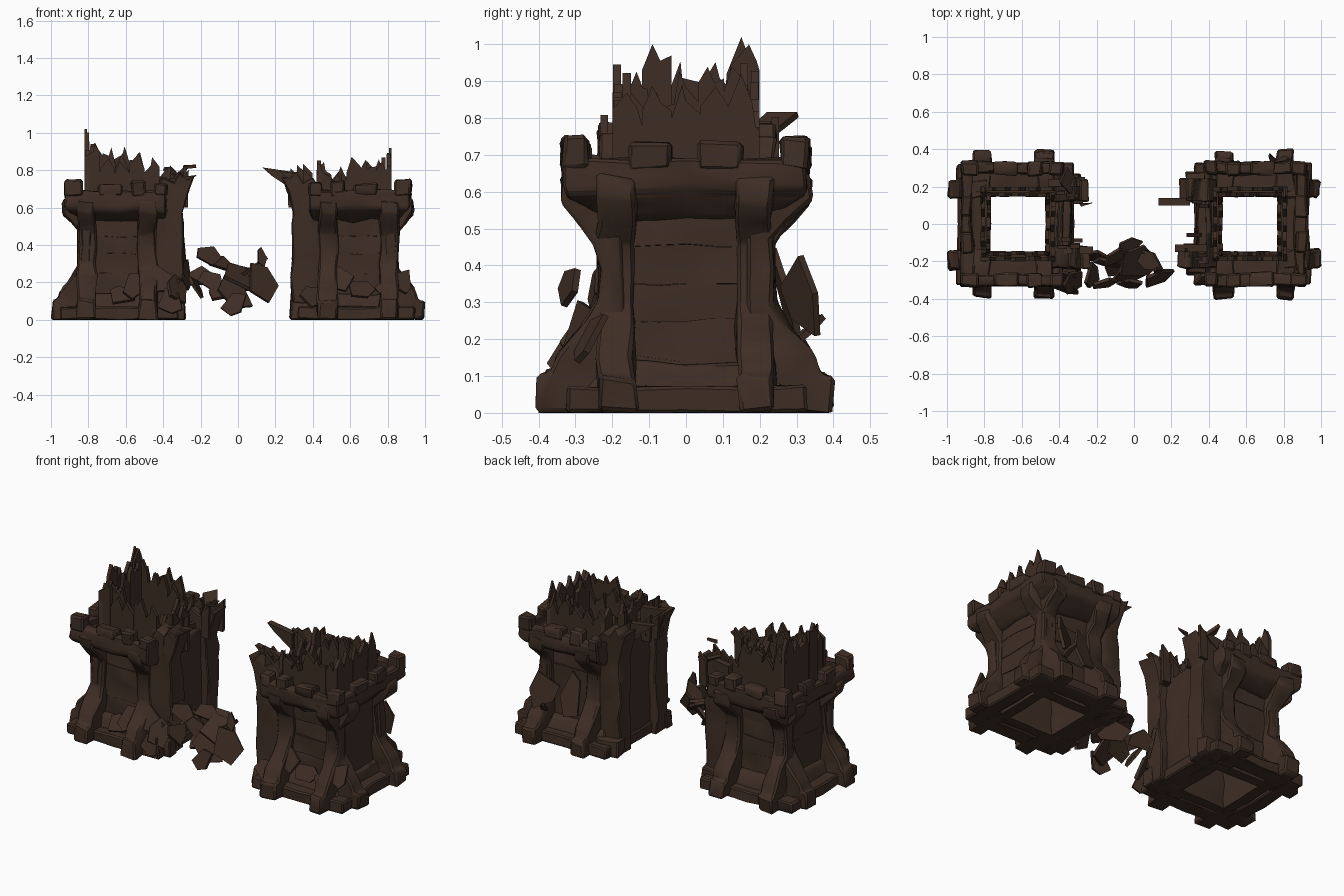
import bpy, bmesh, math, random
from mathutils import Vector, Euler, noise

if "Cube" in bpy.data.objects:
    bpy.data.objects.remove(bpy.data.objects["Cube"])

random.seed(11)
wood = bpy.data.materials.new("dark brown")
wood.diffuse_color = (0.048, 0.027, 0.018, 1)
wood.use_nodes = True
wood.node_tree.nodes["Principled BSDF"].inputs["Base Color"].default_value = wood.diffuse_color


def prism(bm, pts, vec):
    """Solid from a planar outline swept along vec."""
    a = [bm.verts.new(Vector(p)) for p in pts]
    b = [bm.verts.new(Vector(p) + Vector(vec)) for p in pts]
    bm.faces.new(a)
    bm.faces.new(b[::-1])
    n = len(a)
    for i in range(n):
        bm.faces.new((a[i], b[i], b[(i + 1) % n], a[(i + 1) % n]))


def box(bm, x0, x1, y0, y1, z0, z1):
    prism(bm, [(x0, y0, z0), (x1, y0, z0), (x1, y1, z0), (x0, y1, z0)], (0, 0, z1 - z0))


def ring(bm, outer, inner):
    """Square tube: levels of (x0, x1, y half, z) outside and inside."""
    loops = []
    for x0, x1, h, z in outer + inner[::-1]:
        loops.append([bm.verts.new(p) for p in ((x0, -h, z), (x1, -h, z), (x1, h, z), (x0, h, z))])
    for a, b in zip(loops, loops[1:] + loops[:1]):
        for i in range(4):
            j = (i + 1) % 4
            bm.faces.new((a[i], a[j], b[j], b[i]))


def finish(name, bm, sign=0, wobble=0.0, bevel=0.0):
    bmesh.ops.recalc_face_normals(bm, faces=bm.faces)
    if bevel:
        bmesh.ops.bevel(bm, geom=list(bm.edges), offset=bevel, segments=1, affect='EDGES')
    if wobble:
        for _ in range(2):
            bmesh.ops.triangulate(bm, faces=bm.faces)
            long = [e for e in bm.edges if e.calc_length() > 0.11]
            bmesh.ops.subdivide_edges(bm, edges=long, cuts=1)
        bmesh.ops.triangulate(bm, faces=bm.faces)
        for v in bm.verts:
            p = v.co * 9 + Vector((sign * 5, 0, 0))
            v.co += noise.noise_vector(p) * wobble
            v.co.z = max(v.co.z, 0)
    if sign:
        for v in bm.verts:
            v.co.x = sign * (v.co.x + 0.62)
        bmesh.ops.recalc_face_normals(bm, faces=bm.faces)
    me = bpy.data.meshes.new(name)
    bm.to_mesh(me)
    bm.free()
    me.materials.append(wood)
    ob = bpy.data.objects.new(name, me)
    bpy.context.collection.objects.link(ob)
    bpy.ops.object.select_all(action='DESELECT')
    ob.select_set(True)
    bpy.context.view_layer.objects.active = ob
    bpy.ops.object.shade_smooth_by_angle(angle=math.radians(35))


def shard(bm, c, size, rot, sides=5):
    """Thin irregular broken board."""
    e = Euler([math.radians(r) for r in rot])
    pts = []
    for i in range(sides):
        a = math.tau * i / sides + random.uniform(-.35, .35)
        k = random.uniform(.85, 1.3)
        p = Vector((math.cos(a) * size[0] * k, math.sin(a) * size[1] * k, 0))
        p.rotate(e)
        p += Vector(c)
        p.z = max(p.z, 0)
        pts.append(p)
    n = Vector((0, 0, .018))
    n.rotate(e)
    prism(bm, pts, n)


# Towers are modelled with local +x pointing away from the gate
for sign, side in ((-1, "left"), (1, "right")):
    # hollow core wall
    bm = bmesh.new()
    ring(bm, [(-.21, .21, .21, 0), (-.2, .2, .2, .3), (-.2, .2, .2, .62)],
         [(-.15, .15, .15, 0), (-.15, .15, .15, .3), (-.15, .15, .15, .62)])
    finish(side + "_tower_wall", bm, sign, .012)

    # plinth frame and its beams
    bm = bmesh.new()
    ring(bm, [(-.24, .25, .27, .02), (-.24, .25, .27, .06), (-.225, .225, .23, .14)],
         [(-.155, .155, .155, .02), (-.155, .155, .155, .06), (-.16, .16, .16, .14)])
    for s in (-1, 1):
        y = s * .275
        box(bm, -.3, .33, y - .05, y + .05, 0, .07)
    box(bm, .23, .32, -.3, .3, 0, .07)
    box(bm, -.3, -.22, -.3, .3, 0, .07)
    finish(side + "_plinth", bm, sign, .012, .008)

    # buttress posts with flared feet and corbels
    prof = [(.17, 0), (.395, 0), (.395, .1), (.36, .11), (.345, .16), (.275, .24),
            (.24, .3), (.235, .46), (.335, .57), (.335, .64), (.17, .64)]
    bm = bmesh.new()
    for s in (-1, 1):
        for o in (-.14, .19):
            prism(bm, [(o - .05, s * r, z) for r, z in prof], (.1, 0, 0))
        prism(bm, [(r * .945, s * .19 - .05, z) for r, z in prof], (0, .1, 0))
        box(bm, -.26, -.2, min(s * .18, s * .23), max(s * .18, s * .23), 0, .62)
    finish(side + "_buttresses", bm, sign, .02, .01)

    # wall boards between the posts
    bm = bmesh.new()
    for s in (-1, 1):
        for k in range(4):
            z = .15 + k * .1
            t = .204 + random.random() * .01
            box(bm, -.12, .15, min(s * .18, s * t), max(s * .18, s * t), z, z + .099)
    for k in range(4):
        box(bm, .18, .204 + random.random() * .01, -.15, .15, .15 + k * .1, .249 + k * .1)
    finish(side + "_wall_boards", bm, sign, .014)

    # overhanging walkway and parapet
    bm = bmesh.new()
    ring(bm, [(-.22, .22, .22, .53), (-.245, .285, .32, .585), (-.245, .305, .335, .61), (-.24, .3, .33, .69)],
         [(-.18, .18, .18, .53), (-.18, .18, .18, .63), (-.215, .245, .27, .635), (-.215, .245, .27, .69)])
    finish(side + "_parapet", bm, sign, .02, .008)

    # battlement teeth
    bm = bmesh.new()
    for s in (-1, 1):
        y0, y1 = sorted((s * .26, s * .335))
        for x0, x1, z in ((.215, .305, .75), (.0, .13, .725), (-.13, -.05, .745), (-.24, -.17, .73)):
            box(bm, x0, x1, y0, y1, .66, z)
    for y in (-.1, .095):
        box(bm, .245, .305, y - .058, y + .058, .66, .735)
    finish(side + "_battlements", bm, sign, .014, .01)

    # broken boards of the upper storey, tallest on the outer side, in two layers
    bm = bmesh.new()
    peak = 1.0 if sign < 0 else .9
    for layer, drop in ((.2, 0), (.172, .03)):
        n = 5
        w = 2 * layer / n
        for f in range(4):
            for i in range(n):
                a = -layer + i * w
                mid = a + w / 2
                u = (.2, mid, -.2, mid)[f]      # distance from the gate side
                h = .81 + (peak - .86) * (u + .2) / .4 + random.uniform(-.05, .05) - drop
                if f == 0 and i in (1, 2) and not drop:
                    h += .035
                m = a + w * random.uniform(.15, .85)
                q = a + w * random.uniform(.3, .7)
                out = [(a, .5), (a + w, .5), (a + w, h - random.uniform(.03, .09)),
                       (max(m, q) + .004, h - .045), (min(m, q), h), (a, h - random.uniform(.04, .1))]
                s = 1 if f < 2 else -1
                r = s * (layer - random.random() * .006)
                if f % 2 == 0:
                    prism(bm, [(r, t, z) for t, z in out], (-s * .022, 0, 0))
                else:
                    prism(bm, [(t, r, z) for t, z in out], (0, -s * .022, 0))
    # single tall splinter at the outer corner
    y = .15
    prism(bm, [(.2, y - .05, .7), (.2, y + .05, .7), (.2, y + .03, peak - .06), (.2, y, peak + .02),
               (.2, y - .04, peak - .08)], (-.012, 0, 0))
    finish(side + "_broken_upper_boards", bm, sign)

    # gate jambs with the torn start of the arch
    bm = bmesh.new()
    jamb = [(-.18, 0), (-.33, 0), (-.33, .45), (-.325, .58), (-.35, .68), (-.385, .77),
            (-.34, .75), (-.31, .79), (-.27, .73), (-.22, .76), (-.18, .7)]
    for y0, y1 in ((-.235, -.12), (.12, .235)):
        prism(bm, [(x, y0, z) for x, z in jamb], (0, y1 - y0, 0))
    box(bm, -.285, -.19, -.15, .15, 0, .64)
    box(bm, -.34, -.2, -.27, -.2, 0, .1)
    box(bm, -.34, -.2, .2, .27, 0, .1)
    finish(side + "_gate_jamb", bm, sign, .018, .006)

    # splinters on the jamb tops
    bm = bmesh.new()
    for k in range(14):
        x = random.uniform(-.34, -.22)
        y = random.choice((-1, 1)) * random.uniform(.06, .24)
        z = random.uniform(.72, .84)
        prism(bm, [(x - .025, y, .6), (x + .025, y, .6), (x + .02, y, z - .05), (x - .03, y, z)], (0, .02, 0))
    finish(side + "_jamb_splinters", bm, sign)

# splintered arch remains reaching toward the gap
bm = bmesh.new()
for x, y, z, s in ((.18, .12, .79, 1), (.27, -.13, .77, 1), (-.27, -.14, .75, -1), (-.34, .22, .76, -1)):
    prism(bm, [(x + s * .12, y - .02, z - .1), (x + s * .12, y - .02, z), (x - s * .05, y - .02, z + .025),
               (x, y - .02, z - .02)], (0, .04, 0))
shard(bm, (-.26, .11, .81), (.04, .012), (10, -5, 10), 3)
shard(bm, (-.35, .23, .77), (.05, .07), (20, 30, 10), 4)
finish("broken_arch_splinters", bm)

# fallen boards heaped in front of the gate
bm = bmesh.new()
for c, size, rot in (
        ((.12, -.28, .2), (.085, .1), (75, 10, 25)),
        ((.02, -.2, .22), (.11, .1), (35, 20, 10)),
        ((-.02, -.25, .15), (.08, .1), (60, -30, 40)),
        ((-.02, -.31, .08), (.05, .07), (70, 30, -20)),
        ((.03, -.16, .2), (.1, .08), (65, -10, -30)),
        ((.08, -.2, .27), (.1, .05), (20, -30, -35)),
        ((.12, -.24, .33), (.025, .06), (80, 0, 20)),
        ((-.03, -.11, .27), (.08, .04), (30, 20, 15)),
        ((-.16, -.31, .34), (.07, .055), (70, 20, 10)),
        ((-.09, -.16, .3), (.08, .05), (50, 20, 20)),
        ((-.2, -.17, .22), (.08, .06), (60, -20, 0)),
        ((-.14, -.2, .2), (.09, .05), (70, 25, -15)),
        ((-.23, -.28, .17), (.06, .07), (55, 30, 60)),
        ((-.08, -.22, .15), (.08, .05), (40, -20, 20))):
    shard(bm, c, size, rot)
finish("gate_debris_heap", bm)

# broken boards lying against the tower bases
bm = bmesh.new()
for c, size, rot in (
        ((-.33, -.3, .16), (.06, .08), (60, 10, 40)),
        ((-.36, -.33, .1), (.07, .06), (70, 20, -20)),
        ((-.4, -.27, .2), (.07, .08), (65, -20, 10)),
        ((-.55, -.27, .17), (.07, .07), (60, 15, 0)),
        ((-.62, -.27, .13), (.08, .06), (50, -15, 10)),
        ((-.29, -.19, .24), (.05, .09), (80, 20, 60)),
        ((.87, -.26, .2), (.06, .07), (60, 20, 10)),
        ((.8, -.3, .16), (.06, .06), (55, -20, 0)),
        ((.66, -.26, .16), (.07, .06), (60, 10, 10)),
        ((.55, -.27, .2), (.06, .07), (65, -15, 0)),
        ((.4, -.28, .12), (.07, .06), (60, 20, 10)),
        ((.77, .31, .3), (.08, .11), (-80, 0, 30)),
        ((.74, .34, .22), (.02, .06), (40, 0, 20)),
        ((.6, .26, .32), (.06, .13), (-75, 0, 10))):
    shard(bm, c, size, rot)
finish("leaning_broken_boards", bm)
